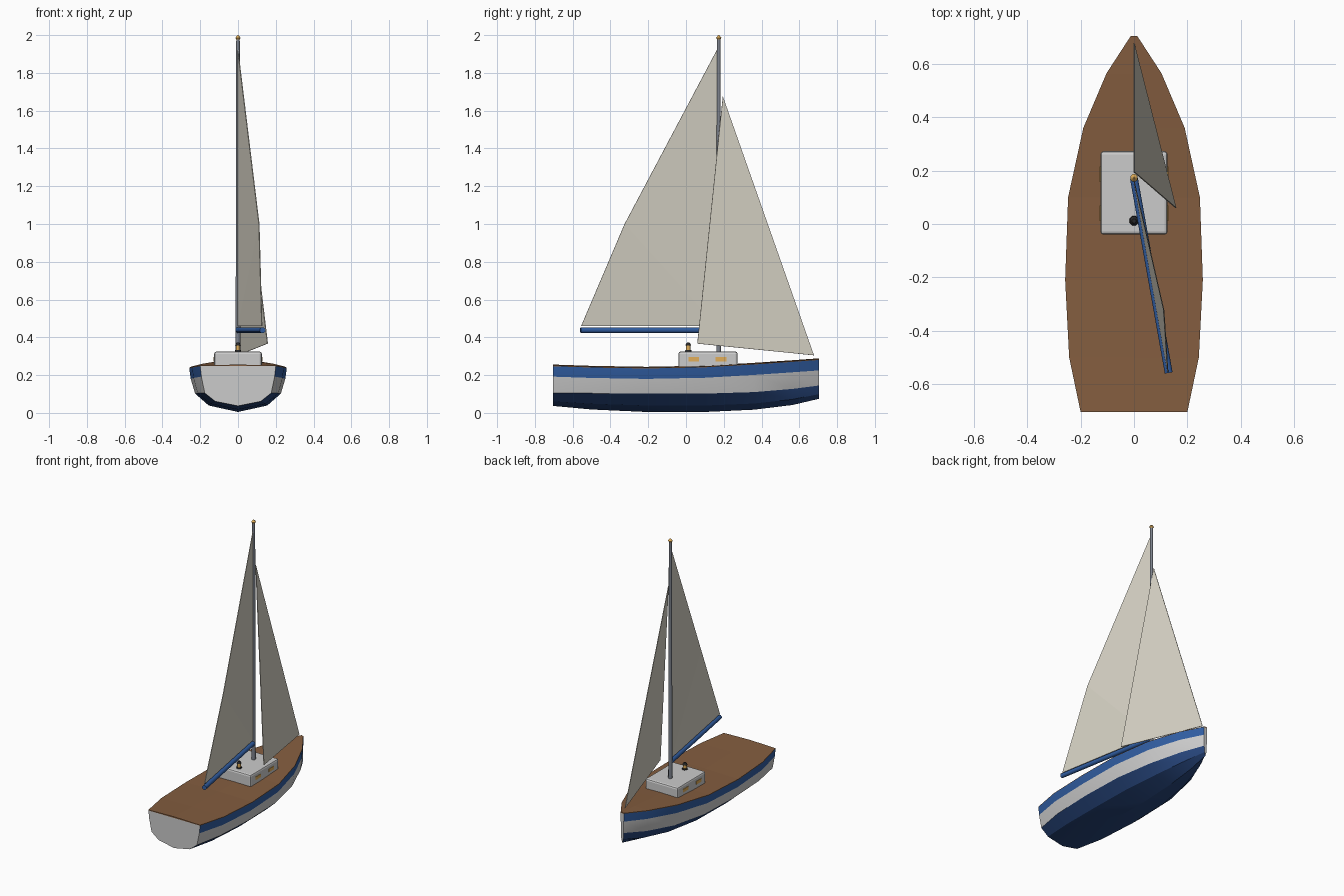
import bpy, bmesh, math
from mathutils import Vector

if "Cube" in bpy.data.objects:
    bpy.data.objects.remove(bpy.data.objects["Cube"])


def mat(name, r, g, b):
    m = bpy.data.materials.new(name)
    m.diffuse_color = (r, g, b, 1)
    m.use_nodes = True
    m.node_tree.nodes["Principled BSDF"].inputs["Base Color"].default_value = m.diffuse_color
    return m


GREY = mat("pale_grey", .8, .8, .8)
BLUE = mat("blue", .03, .11, .36)
NAVY = mat("navy", .02, .06, .2)
WOOD = mat("deck_wood", .23, .11, .05)
SAIL = mat("sailcloth", .68, .65, .56)
STEEL = mat("mast_metal", .2, .22, .26)
GOLD = mat("brass", .75, .42, .1)
BLACK = mat("black", .02, .02, .02)


def add(name, verts, faces, mats=(), idx=None):
    me = bpy.data.meshes.new(name)
    me.from_pydata(verts, [], faces)
    for m in mats:
        me.materials.append(m)
    if idx:
        for p, i in zip(me.polygons, idx):
            p.material_index = i
    bm = bmesh.new()
    bm.from_mesh(me)
    bmesh.ops.recalc_face_normals(bm, faces=bm.faces)
    bm.to_mesh(me)
    bm.free()
    ob = bpy.data.objects.new(name, me)
    bpy.context.collection.objects.link(ob)
    return ob


def smooth(ob, angle=30):
    bpy.ops.object.select_all(action='DESELECT')
    bpy.context.view_layer.objects.active = ob
    ob.select_set(True)
    bpy.ops.object.shade_smooth_by_angle(angle=math.radians(angle))


def loft(name, rings, mats, strip_mat):
    """Skin closed rings; strip_mat gives the material of each strip."""
    n = len(rings[0])
    verts = [v for r in rings for v in r]
    faces, idx = [], []
    for k in range(len(rings) - 1):
        for i in range(n):
            j = (i + 1) % n
            faces.append((k*n + i, k*n + j, (k+1)*n + j, (k+1)*n + i))
            idx.append(strip_mat[i])
    faces += [tuple(range(n)), tuple(range(len(verts) - n, len(verts)))]
    return add(name, verts, faces, mats, idx + [0, 0])


def rod(name, a, b, r1, r2, m, sides=8):
    a, b = Vector(a), Vector(b)
    q = (b - a).to_track_quat('Z', 'Y')
    rings = [[p + q @ Vector((r*math.cos(t), r*math.sin(t), 0))
              for t in [2*math.pi*(i + .5)/sides for i in range(sides)]]
             for p, r in ((a, r1), (b, r2))]
    ob = loft(name, rings, [m], [0]*sides)
    smooth(ob, 50)
    return ob


def box(name, lo, hi, m=None, bevel=0):
    v = [(x, y, z) for x in (lo[0], hi[0]) for y in (lo[1], hi[1]) for z in (lo[2], hi[2])]
    f = [(0, 1, 3, 2), (4, 5, 7, 6), (0, 1, 5, 4), (2, 3, 7, 6), (0, 2, 6, 4), (1, 3, 7, 5)]
    ob = add(name, v, f, [m] if m else [])
    if bevel:
        b = ob.modifiers.new("bevel", 'BEVEL')
        b.width, b.segments = bevel, 2
    return ob


# hull stations: y, half width, sheer z, chine z, keel z
stations = [(-.705, .20, .247, .105, .037), (-.5, .243, .24, .104, .018),
            (-.21, .258, .235, .102, .005), (.1, .247, .241, .102, .005),
            (.36, .19, .256, .11, .017), (.565, .103, .27, .127, .042),
            (.705, .012, .28, .145, .075)]
hull_rings, deck_rings = [], []
for y, w, s, c, k in stations:
    half = [(w, s), (w*.97, s - .055), (w*.88, c), (w*.6, k + (c - k)*.35)]
    prof = half + [(0, k)] + [(-x, z) for x, z in reversed(half)]
    hull_rings.append([(x, y, z) for x, z in prof])
    deck = [(w, s), (w, s + .004), (0, s + .009), (-w, s + .004), (-w, s)]
    deck_rings.append([(x, y, z) for x, z in deck])
hull = loft("hull", hull_rings, [GREY, BLUE, NAVY], [1, 0, 2, 2, 2, 2, 0, 1, 0])
smooth(hull, 25)
loft("deck", deck_rings, [WOOD], [0]*5)

# cabin with lit windows on both sides
box("cabin", (-.126, -.04, .235), (.126, .273, .325), bevel=.012)
for side in (-1, 1):
    for y in (.041, .186):
        x = side*.126
        box("cabin_window", (x - .003, y - .029, .273), (x + .003, y + .029, .295), GOLD)

# lantern on the cabin roof
rod("lantern_base", (0, .012, .323), (0, .012, .333), .019, .017, BLACK)
rod("lantern_glass", (0, .012, .333), (0, .012, .36), .012, .012, GOLD)
rod("lantern_cap", (0, .012, .358), (0, .012, .372), .017, .008, BLACK)

# mast, finial and boom
rod("mast", (0, .173, .24), (0, .173, 1.98), .014, .010, STEEL)
rod("finial_lower", (0, .173, 1.97), (0, .173, 1.986), .006, .015, GOLD)
rod("finial_upper", (0, .173, 1.986), (0, .173, 2.0), .015, .003, GOLD)
rod("boom", (0, .17, .438), (.13, -.558, .438), .016, .016, BLUE)

# sails as thin cloth
sails = {"mainsail": ([(0, .163, 1.92), (0, .163, .46), (.127, -.555, .46), (.112, -.325, 1.0)],
                      [(0, 1, 3), (1, 2, 3)]),
         "jib": ([(0, .195, 1.675), (0, .677, .305), (.157, .06, .367)], [(0, 1, 2)])}
for name, (v, f) in sails.items():
    ob = add(name, v, f, [SAIL])
    t = ob.modifiers.new("cloth", 'SOLIDIFY')
    t.thickness, t.offset = .004, 0
